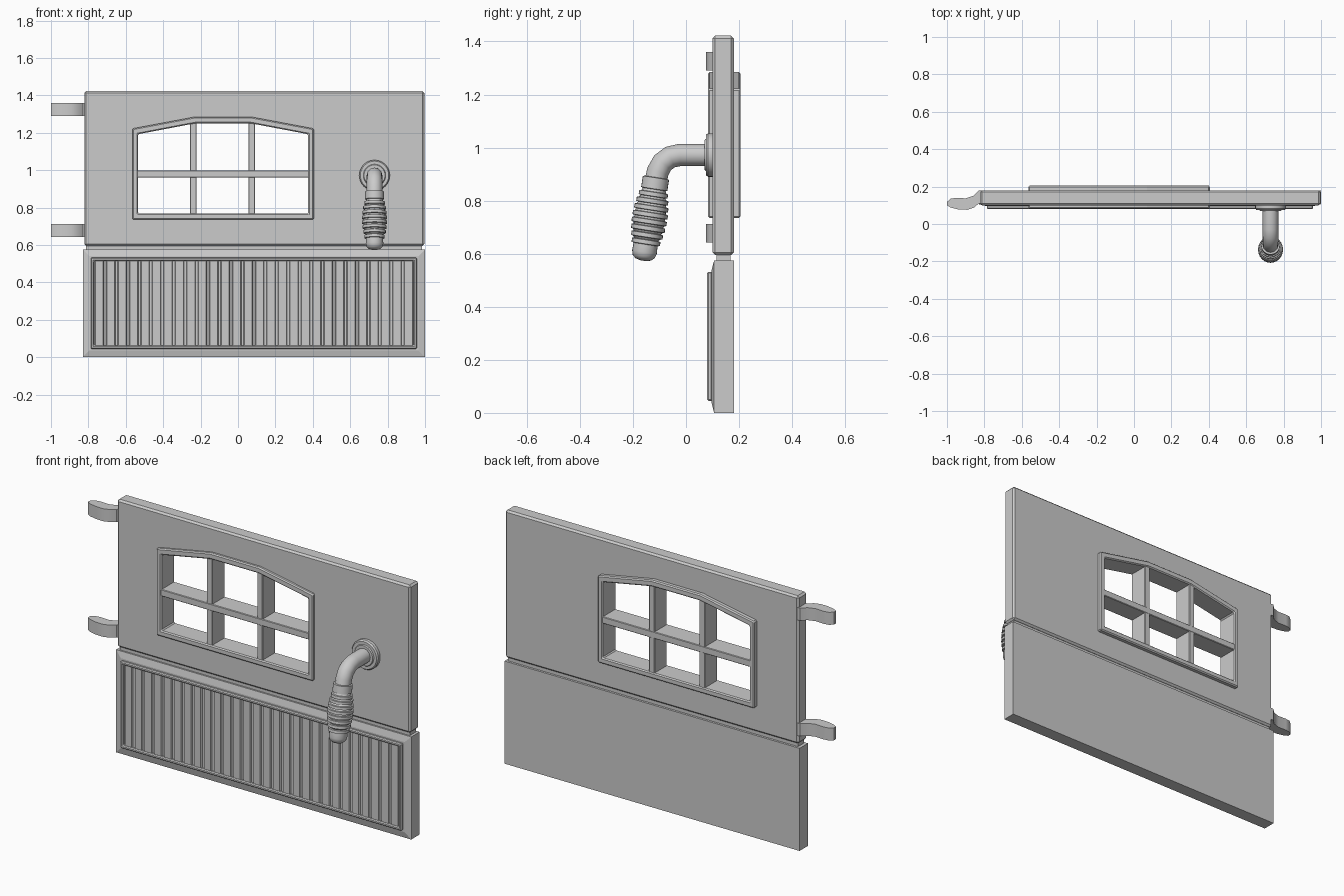
import bpy, bmesh, math
from mathutils import Vector, Matrix

cube = bpy.data.objects.get("Cube")
if cube:
    bpy.data.objects.remove(cube, do_unlink=True)

grey = bpy.data.materials.new("light_grey")
grey.use_nodes = True
grey.diffuse_color = (0.6, 0.6, 0.6, 1)
grey.node_tree.nodes["Principled BSDF"].inputs["Base Color"].default_value = (0.6, 0.6, 0.6, 1)


def finish(bm, name, bevel=0.0, smooth=False):
    bmesh.ops.recalc_face_normals(bm, faces=bm.faces[:])
    mesh = bpy.data.meshes.new(name)
    bm.to_mesh(mesh)
    bm.free()
    mesh.materials.append(grey)
    ob = bpy.data.objects.new(name, mesh)
    bpy.context.collection.objects.link(ob)
    if bevel:
        mod = ob.modifiers.new("edge_bevel", 'BEVEL')
        mod.width = bevel
        mod.segments = 1
        mod.limit_method = 'ANGLE'
        mod.angle_limit = math.radians(40)
    if smooth:
        bpy.ops.object.select_all(action='DESELECT')
        ob.select_set(True)
        bpy.context.view_layer.objects.active = ob
        bpy.ops.object.shade_smooth_by_angle(angle=math.radians(35))
    return ob


def prism(name, loops, lo, hi, upright=True, bevel=0.0, smooth=False):
    """Fill an outline (further loops are holes) and extrude it along y, or along z."""
    place = (lambda u, v, w: (u, w, v)) if upright else (lambda u, v, w: (u, v, w))
    bm = bmesh.new()
    edges = []
    for loop in loops:
        vs = [bm.verts.new(place(u, v, lo)) for u, v in loop]
        edges += [bm.edges.new((vs[i - 1], vs[i])) for i in range(len(vs))]
    if len(loops) == 1:
        bm.faces.new(vs)
    else:
        bmesh.ops.triangle_fill(bm, edges=edges, use_beauty=True)
    ext = bmesh.ops.extrude_face_region(bm, geom=bm.faces[:], use_keep_orig=True)
    moved = [g for g in ext["geom"] if isinstance(g, bmesh.types.BMVert)]
    bmesh.ops.translate(bm, verts=moved, vec=Vector(place(0, 0, hi - lo)))
    return finish(bm, name, bevel, smooth)


def rect(x0, x1, z0, z1):
    return [(x0, z0), (x1, z0), (x1, z1), (x0, z1)]


def lathe(name, profile, start, direction, sides=24):
    """Revolve (radius, distance) points around an axis."""
    rot = Vector(direction).to_track_quat('Z', 'Y').to_matrix().to_4x4()
    mat = Matrix.Translation(start) @ rot
    bm = bmesh.new()
    rings = []
    for r, d in profile:
        rings.append([bm.verts.new(mat @ Vector((r * math.cos(t), r * math.sin(t), d)))
                      for t in (2 * math.pi * i / sides for i in range(sides))])
    for a, b in zip(rings, rings[1:]):
        for i in range(sides):
            bm.faces.new((a[i - 1], a[i], b[i], b[i - 1]))
    bm.faces.new(rings[0])
    bm.faces.new(rings[-1])
    return finish(bm, name, smooth=True)


# Window outlines: arched top over a straight sill
def arch(x0, x1, sill, shoulder, crown):
    return [(x0, sill), (x1, sill), (x1, shoulder), (0.07, crown), (-0.23, crown), (x0, shoulder)]


outer = arch(-0.565, 0.405, 0.735, 1.222, 1.285)
middle = arch(-0.55, 0.39, 0.75, 1.208, 1.268)
inner = arch(-0.535, 0.375, 0.768, 1.192, 1.25)

# Upper door leaf with window opening, and the recessed joint below it
prism("upper_door", [rect(-0.822, 0.997, 0.595, 1.422), middle], 0.10, 0.18, bevel=0.01)
prism("joint_strip", [rect(-0.812, 0.985, 0.56, 0.61)], 0.115, 0.168)

# Window frame and glazing bars
prism("window_frame", [outer, inner], 0.083, 0.205, bevel=0.006)
for name, x in (("left", 0.055), ("right", -0.257)):
    prism("window_bar_" + name, [rect(x, x + 0.035, 0.755, 1.26)], 0.089, 0.2, bevel=0.003)
prism("window_crossbar", [rect(-0.545, 0.385, 0.96, 0.998)], 0.087, 0.201, bevel=0.003)

# Lower door leaf: slab with a front border that slopes up to the panel
bm = bmesh.new()
rings = []
for inset, y in ((0, 0.18), (0, 0.106), (0.035, 0.097)):
    rings.append([bm.verts.new((x, y, z))
                  for x, z in rect(-0.83 + inset, 1 - inset, inset, 0.575 - inset)])
for a, b in zip(rings, rings[1:]):
    for i in range(4):
        bm.faces.new((a[i - 1], a[i], b[i], b[i - 1]))
bm.faces.new(rings[0])
bm.faces.new(rings[-1])
finish(bm, "lower_door")

# Raised moulding around the slatted panel
prism("panel_moulding", [rect(-0.787, 0.957, 0.045, 0.532),
                         rect(-0.769, 0.939, 0.063, 0.514)], 0.08, 0.1, bevel=0.005)

# Vertical slats: one grooved section extruded upwards
count, left, right = 28, -0.772, 0.942
step = (right - left) / count
section = [(right, 0.1), (left, 0.1)]
for i in range(count):
    x = left + i * step
    section += [(x + 0.006, 0.096), (x + 0.01, 0.087),
                (x + step - 0.01, 0.087), (x + step - 0.006, 0.096)]
prism("slats", [section], 0.055, 0.522, upright=False)

# Hinge tongues
tongue = [(-0.81, 0.178), (-0.83, 0.178), (-0.86, 0.15), (-0.9, 0.137), (-0.95, 0.14),
          (-0.98, 0.135), (-1.0, 0.118), (-1.0, 0.1), (-0.98, 0.088), (-0.94, 0.078),
          (-0.89, 0.076), (-0.855, 0.088), (-0.83, 0.11), (-0.81, 0.11)]
for name, z in (("upper", 1.29), ("lower", 0.642)):
    prism("hinge_" + name, [tongue], z, z + 0.07, upright=False, smooth=True)

# Handle rose
lathe("handle_rose", [(0.082, 0), (0.082, 0.022), (0.076, 0.03), (0.06, 0.03),
                      (0.056, 0.036), (0.04, 0.036)], (0.73, 0.105, 0.972), (0, -1, 0), 32)

# Bent handle stem
curve = bpy.data.curves.new("handle_stem", 'CURVE')
curve.dimensions = '3D'
curve.bevel_depth = 0.042
curve.bevel_resolution = 4
curve.use_fill_caps = True
path = [(0.09, 0.972), (-0.025, 0.972), (-0.06, 0.964), (-0.088, 0.943),
        (-0.106, 0.91), (-0.117, 0.86)]
spline = curve.splines.new('POLY')
spline.points.add(len(path) - 1)
for p, (y, z) in zip(spline.points, path):
    p.co = (0.73, y, z, 1)
spline.use_smooth = True
curve.materials.append(grey)
bpy.context.collection.objects.link(bpy.data.objects.new("handle_stem", curve))

# Ribbed grip: collar, barrel of stepped rings, domed end
grip = [(0.04, 0), (0.05, 0.002), (0.05, 0.044), (0.044, 0.046)]
ribs = 8
for i in range(ribs):
    d = 0.055 + i * 0.026
    r = 0.05 + 0.017 * math.sin(math.pi * (i + 0.8) / (ribs + 0.5))
    grip += [(r - 0.008, d), (r, d + 0.002), (r, d + 0.017), (r - 0.008, d + 0.019)]
grip += [(0.046, 0.264), (0.047, 0.285), (0.042, 0.302), (0.03, 0.313), (0.012, 0.318)]
lathe("handle_grip", grip, (0.73, -0.113, 0.888), (0, -0.048, -0.31))
